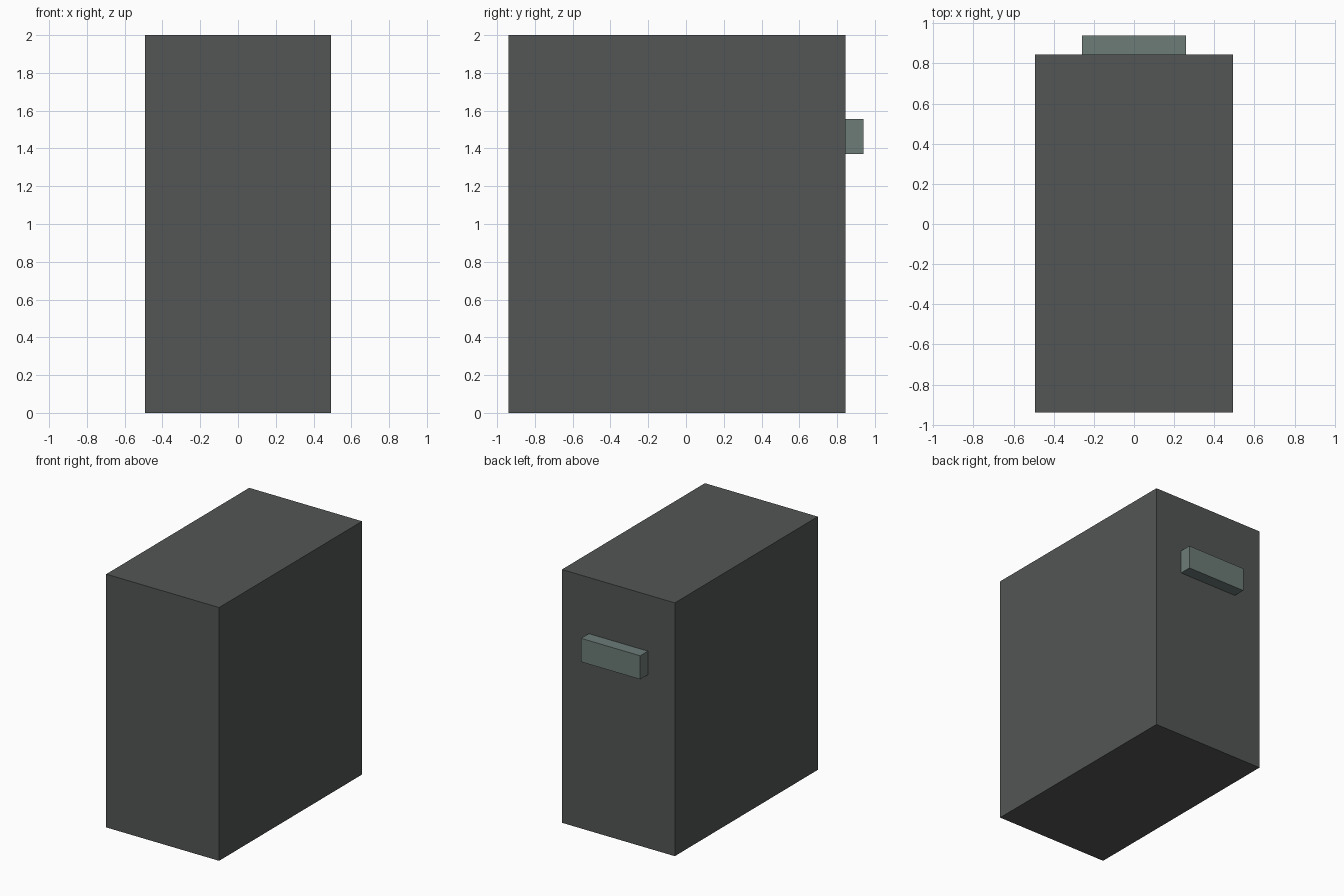
import bpy

if "Cube" in bpy.data.objects:
    bpy.data.objects.remove(bpy.data.objects["Cube"])


def box(name, lo, hi, color):
    """Axis-aligned box between two corners, with a plain colour."""
    centre = [(a + b) / 2 for a, b in zip(lo, hi)]
    bpy.ops.mesh.primitive_cube_add(size=1, location=centre)
    ob = bpy.context.object
    ob.name = name
    ob.scale = [b - a for a, b in zip(lo, hi)]
    bpy.ops.object.transform_apply(location=False, rotation=False, scale=True)
    mat = bpy.data.materials.new(name + "_colour")
    mat.diffuse_color = (*color, 1)
    mat.use_nodes = True
    mat.node_tree.nodes["Principled BSDF"].inputs["Base Color"].default_value = mat.diffuse_color
    ob.data.materials.append(mat)
    return ob


# Cabinet body
box("cabinet_body", (-0.493, -0.94, 0), (0.493, 0.844, 2), (0.085, 0.093, 0.088))

# Handle block on the back face
box("back_handle", (-0.258, 0.844, 1.37), (0.258, 0.94, 1.556), (0.15, 0.2, 0.185))
